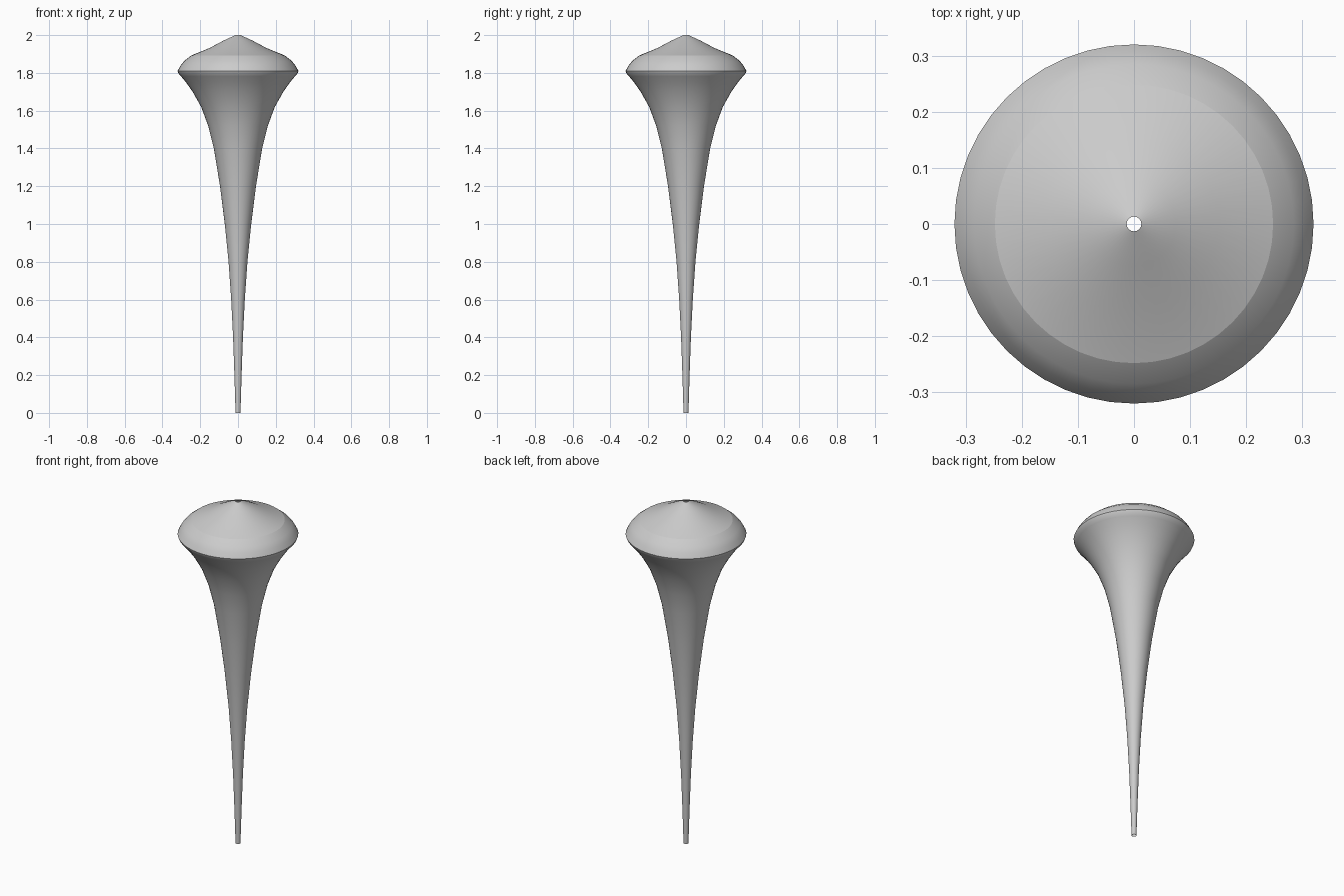
import bpy, bmesh, math

cube = bpy.data.objects.get("Cube")
if cube:
    bpy.data.objects.remove(cube, do_unlink=True)

grey = bpy.data.materials.new("light_grey")
grey.use_nodes = True
grey.diffuse_color = (0.6, 0.6, 0.6, 1)
grey.node_tree.nodes["Principled BSDF"].inputs["Base Color"].default_value = (0.6, 0.6, 0.6, 1)


def lathe(name, profile, angle, sides=48):
    """Spin an open (radius, height) profile around z."""
    bm = bmesh.new()
    rings = []
    for r, z in profile:
        rings.append([bm.verts.new((r * math.cos(a), r * math.sin(a), z))
                      for a in (math.tau * i / sides for i in range(sides))])
    for low, high in zip(rings, rings[1:]):
        for i in range(sides):
            j = (i + 1) % sides
            bm.faces.new((low[i], low[j], high[j], high[i]))
    mesh = bpy.data.meshes.new(name)
    bm.to_mesh(mesh)
    bm.free()
    mesh.materials.append(grey)
    obj = bpy.data.objects.new(name, mesh)
    bpy.context.collection.objects.link(obj)
    bpy.ops.object.select_all(action="DESELECT")
    obj.select_set(True)
    bpy.context.view_layer.objects.active = obj
    bpy.ops.object.shade_smooth_by_angle(angle=math.radians(angle))
    return obj


# Hollow flared stem, open at the foot
lathe("stem", [(.013, 0), (.019, .2), (.026, .4), (.036, .6), (.05, .8),
               (.07, 1), (.095, 1.2), (.128, 1.4), (.158, 1.52), (.195, 1.62),
               (.24, 1.7), (.275, 1.75), (.3, 1.78)], 30)

# Narrow rim band between stem and cap
lathe("rim", [(.3, 1.78), (.315, 1.797), (.32, 1.81)], 30)

# Stepped cap with a small opening at the tip
lathe("cap", [(.32, 1.81), (.305, 1.838), (.285, 1.863), (.248, 1.892)], 30)
lathe("cap_top", [(.248, 1.892), (.15, 1.932), (.075, 1.972), (.013, 2)], 30)
